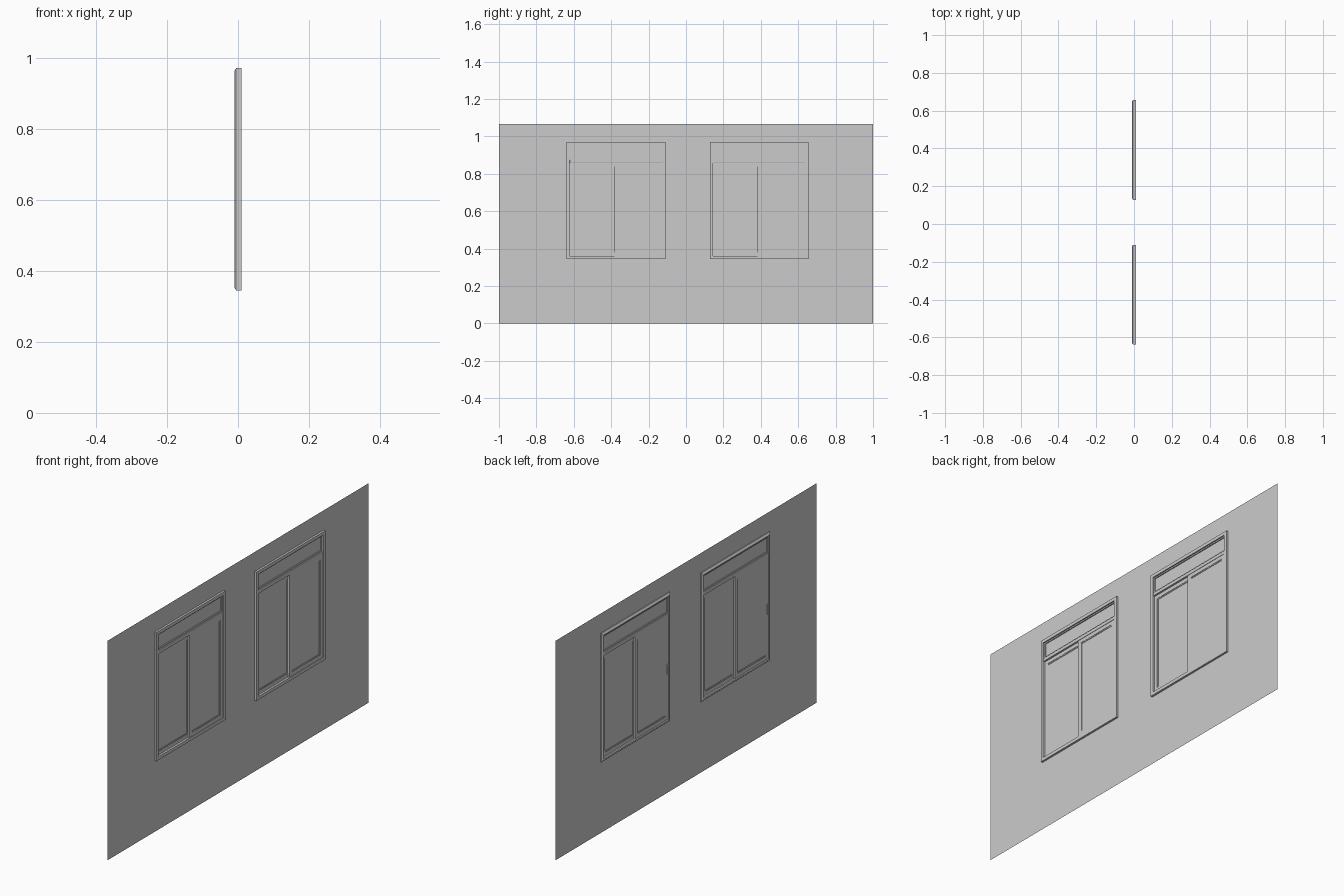
import bpy, bmesh

if "Cube" in bpy.data.objects:
    bpy.data.objects.remove(bpy.data.objects["Cube"])

WALL_H = 1.065
Z0, Z1 = 0.345, 0.97            # casing bottom and top
HALF = 0.264                    # half window width
CENTRES = (-0.374, 0.392)


def finish(name, bm, bevel=0.0):
    bmesh.ops.recalc_face_normals(bm, faces=bm.faces)
    me = bpy.data.meshes.new(name)
    bm.to_mesh(me)
    bm.free()
    ob = bpy.data.objects.new(name, me)
    bpy.context.collection.objects.link(ob)
    if bevel:
        m = ob.modifiers.new("bevel", 'BEVEL')
        m.width = bevel
        m.segments = 2
        m.limit_method = 'ANGLE'
    return ob


def ring(name, y0, y1, z0, z1, t, profile):
    """Mitred rectangular frame; profile is a list of (inset fraction of t, x)."""
    bm = bmesh.new()
    loops = []
    for f, x in profile:
        d = f * t
        loops.append([bm.verts.new((x, y, z)) for y, z in (
            (y0 + d, z0 + d), (y1 - d, z0 + d), (y1 - d, z1 - d), (y0 + d, z1 - d))])
    for i, a in enumerate(loops):
        b = loops[(i + 1) % len(loops)]
        for k in range(4):
            n = (k + 1) % 4
            bm.faces.new((a[k], a[n], b[n], b[k]))
    return finish(name, bm)


def box(name, x0, x1, y0, y1, z0, z1, bevel=0.0):
    bm = bmesh.new()
    bmesh.ops.create_cube(bm, size=1)
    for v in bm.verts:
        v.co.x = x1 if v.co.x > 0 else x0
        v.co.y = y1 if v.co.y > 0 else y0
        v.co.z = z1 if v.co.z > 0 else z0
    return finish(name, bm, bevel)


def pane(name, x, y0, y1, z0, z1):
    bm = bmesh.new()
    bm.faces.new([bm.verts.new((x, y, z)) for y, z in
                  ((y0, z0), (y1, z0), (y1, z1), (y0, z1))])
    return finish(name, bm)


# wall sheet with two window openings
lap = 0.008
ys = [-1.0]
for c in CENTRES:
    ys += [c - HALF + lap, c + HALF - lap]
ys.append(1.0)
zs = [0.0, Z0 + lap, Z1 - lap, WALL_H]
bm = bmesh.new()
grid = [[bm.verts.new((0, y, z)) for z in zs] for y in ys]
for i in range(len(ys) - 1):
    for j in range(len(zs) - 1):
        if j == 1 and i in (1, 3):
            continue
        bm.faces.new((grid[i][j], grid[i + 1][j], grid[i + 1][j + 1], grid[i][j + 1]))
finish("wall", bm)

CASING = [(0, 0.01), (1, 0.01), (1, -0.007), (0.75, -0.01), (0.45, -0.01), (0, -0.005)]


def rect(x0, x1):
    return [(0, x0), (1, x0), (1, x1), (0, x1)]


for side, c in zip(("left", "right"), CENTRES):
    y0, y1 = c - HALF, c + HALF
    t = 0.016
    # outer casing and transom bar
    ring(side + "_casing", y0, y1, Z0, Z1, t, CASING)
    box(side + "_transom_bar", -0.009, 0.009, y0 + t, y1 - t, 0.858, 0.875, 0.002)
    # fixed upper light
    ring(side + "_transom_bead", y0 + t, y1 - t, 0.875, Z1 - t, 0.006, rect(-0.005, 0.004))
    pane(side + "_transom_glass", -0.001, y0 + t, y1 - t, 0.875, Z1 - t)
    # two sliding sashes in separate tracks
    for nm, a, b, x in (("rear", y0 + t, c + 0.009, -0.0035),
                        ("front", c - 0.009, y1 - t, 0.0035)):
        ring(f"{side}_{nm}_sash", a, b, Z0 + t, 0.858, 0.018, rect(x - 0.0035, x + 0.0035))
        ring(f"{side}_{nm}_bead", a + 0.018, b - 0.018, Z0 + t + 0.018, 0.84,
             0.005, rect(x - 0.002, x + 0.002))
        pane(f"{side}_{nm}_glass", x, a + 0.018, b - 0.018, Z0 + t + 0.018, 0.84)
    # small pull handle on the sash stile
    box(side + "_handle", -0.01, -0.006, y0 + 0.02, y0 + 0.027, 0.58, 0.63, 0.001)
